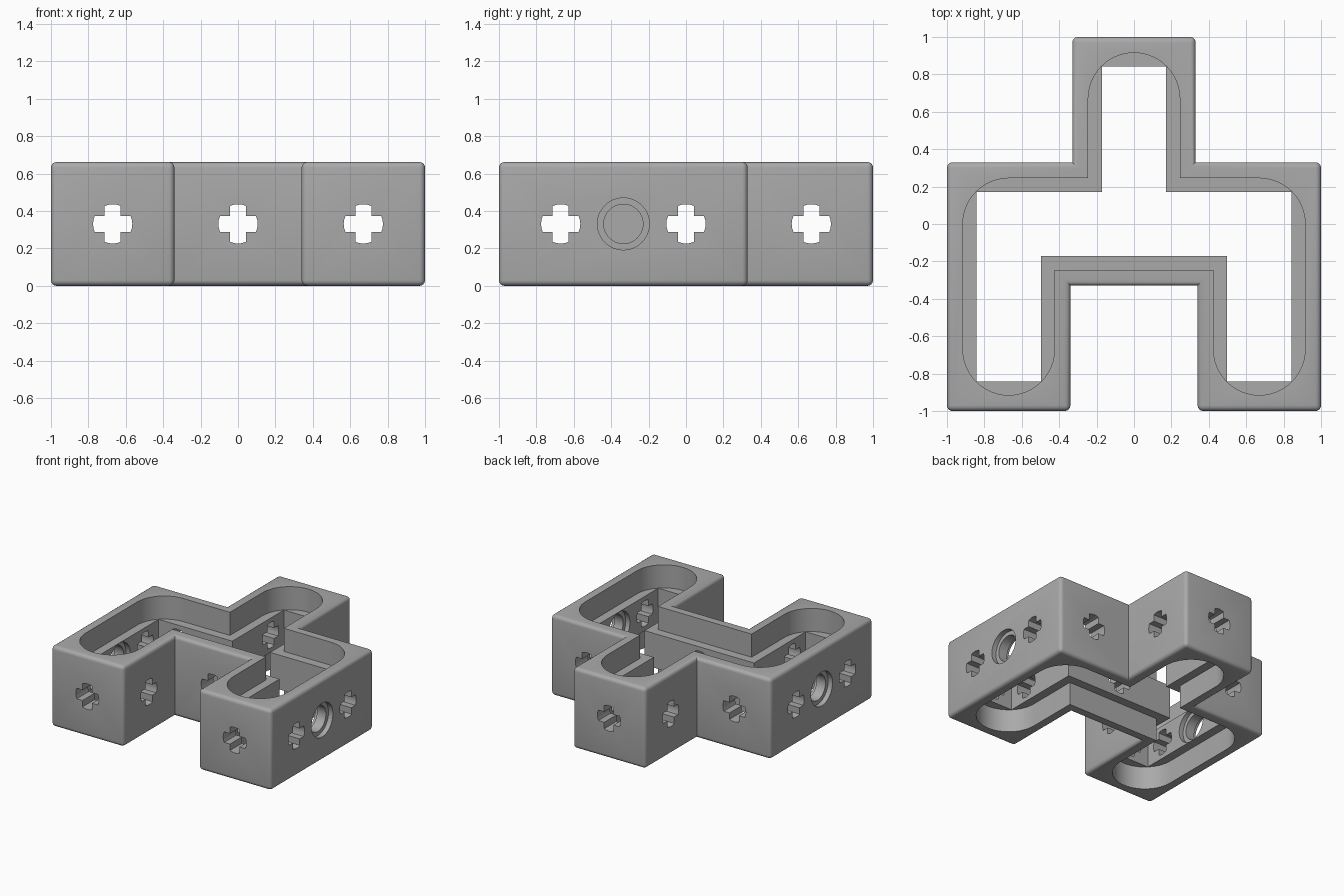
import bpy, bmesh
from math import sin, cos, pi, asin
from mathutils import Matrix, Vector

cube = bpy.data.objects.get("Cube")
if cube:
    bpy.data.objects.remove(cube, do_unlink=True)

PITCH, HALF, HEIGHT = 0.67, 0.33, 0.662
MID = HEIGHT / 2

gray = bpy.data.materials.new("light gray")
gray.use_nodes = True
gray.diffuse_color = (0.4, 0.4, 0.4, 1)
gray.node_tree.nodes["Principled BSDF"].inputs["Base Color"].default_value = gray.diffuse_color


def outline(h, rounded=False):
    """Plan of the shape, h from the tile centre lines; lobe corners optionally round."""
    c = PITCH
    corners = [(h, c + h, 1), (-h, c + h, 1), (-h, h, 0), (-c - h, h, 1),
               (-c - h, -c - h, 1), (-c + h, -c - h, 1), (-c + h, -h, 0),
               (c - h, -h, 0), (c - h, -c - h, 1), (c + h, -c - h, 1),
               (c + h, h, 1), (h, h, 0)]
    pts = []
    for i, (x, y, convex) in enumerate(corners):
        p = Vector((x, y))
        if not (rounded and convex):
            pts.append(p)
            continue
        u = (Vector(corners[i - 1][:2]) - p).normalized()
        v = (Vector(corners[(i + 1) % len(corners)][:2]) - p).normalized()
        for k in range(13):
            a = pi / 2 * k / 12
            q = p + h * (u * (1 - sin(a)) + v * (1 - cos(a)))
            if not pts or (q - pts[-1]).length > 1e-4:
                pts.append(q)
    if (pts[0] - pts[-1]).length < 1e-4:
        pts.pop()
    return pts


def cross(r=0.105, w=0.043):
    """Plus-shaped profile with rounded arm ends."""
    pts = []
    a = asin(w / r)
    for k in range(4):
        t = k * pi / 2
        pts += [Vector((r * cos(t + s * a), r * sin(t + s * a))) for s in (-1, -0.5, 0, 0.5, 1)]
        pts.append(Vector((w * 2 ** 0.5 * cos(t + pi / 4), w * 2 ** 0.5 * sin(t + pi / 4))))
    return pts


def circle(r, n=48):
    return [Vector((r * cos(2 * pi * k / n), r * sin(2 * pi * k / n))) for k in range(n)]


def prism(name, pts, z0, z1, matrix=Matrix(), bevel=0):
    """Extrude a profile from z0 to z1, then place it with a matrix."""
    bm = bmesh.new()
    face = bm.faces.new([bm.verts.new((p.x, p.y, z0)) for p in pts])
    top = bmesh.ops.extrude_face_region(bm, geom=[face])["geom"]
    bmesh.ops.translate(bm, vec=(0, 0, z1 - z0),
                        verts=[g for g in top if isinstance(g, bmesh.types.BMVert)])
    bmesh.ops.recalc_face_normals(bm, faces=bm.faces[:])
    if bevel:
        edges = [e for e in bm.edges if e.calc_face_angle_signed() > 0.5]
        bmesh.ops.bevel(bm, geom=edges, offset=bevel, segments=4, profile=0.5, affect="EDGES")
    bm.transform(matrix)
    mesh = bpy.data.meshes.new(name)
    bm.to_mesh(mesh)
    bm.free()
    mesh.materials.append(gray)
    obj = bpy.data.objects.new(name, mesh)
    bpy.context.collection.objects.link(obj)
    return obj


# Outer block with rounded outside edges
frame = prism("hollow_frame", outline(HALF), 0, HEIGHT, bevel=0.03)

# Central opening, then wider pockets above and below the inner ridge
POCKET = 0.19
cutters = [prism("core_cutter", outline(0.172), -0.2, HEIGHT + 0.2),
           prism("top_pocket_cutter", outline(0.245, True), HEIGHT - POCKET, HEIGHT + 0.1),
           prism("bottom_pocket_cutter", outline(0.245, True), -0.1, POCKET)]

# Plus-shaped holes running straight through, along x and along y
for offset in (-PITCH, 0, PITCH):
    along_x = Matrix.Translation((0, offset, MID)) @ Matrix.Rotation(pi / 2, 4, "Y")
    along_y = Matrix.Translation((offset, 0, MID)) @ Matrix.Rotation(pi / 2, 4, "X")
    cutters.append(prism("cross_cutter", cross(), -1.2, 1.2, along_x))
    cutters.append(prism("cross_cutter", cross(), -1.2, 1.2, along_y))

# Round holes in both sides, recessed on the outer and inner faces
for side in (-1, 1):
    place = Matrix.Translation((0, -PITCH / 2, MID)) @ Matrix.Rotation(side * pi / 2, 4, "Y")
    for radius, z0, z1 in ((0.105, 0.7, 1.2), (0.139, 0.96, 1.2), (0.139, 0.7, 0.88)):
        cutters.append(prism("pin_hole_cutter", circle(radius), z0, z1, place))

# Carve everything out of the block
bpy.ops.object.select_all(action="DESELECT")
bpy.context.view_layer.objects.active = frame
frame.select_set(True)
for cutter in cutters:
    mod = frame.modifiers.new("carve", "BOOLEAN")
    mod.operation = "DIFFERENCE"
    mod.solver = "EXACT"
    mod.object = cutter
    bpy.ops.object.modifier_apply(modifier=mod.name)
    bpy.data.objects.remove(cutter, do_unlink=True)

bpy.ops.object.shade_smooth_by_angle(angle=pi / 6)
